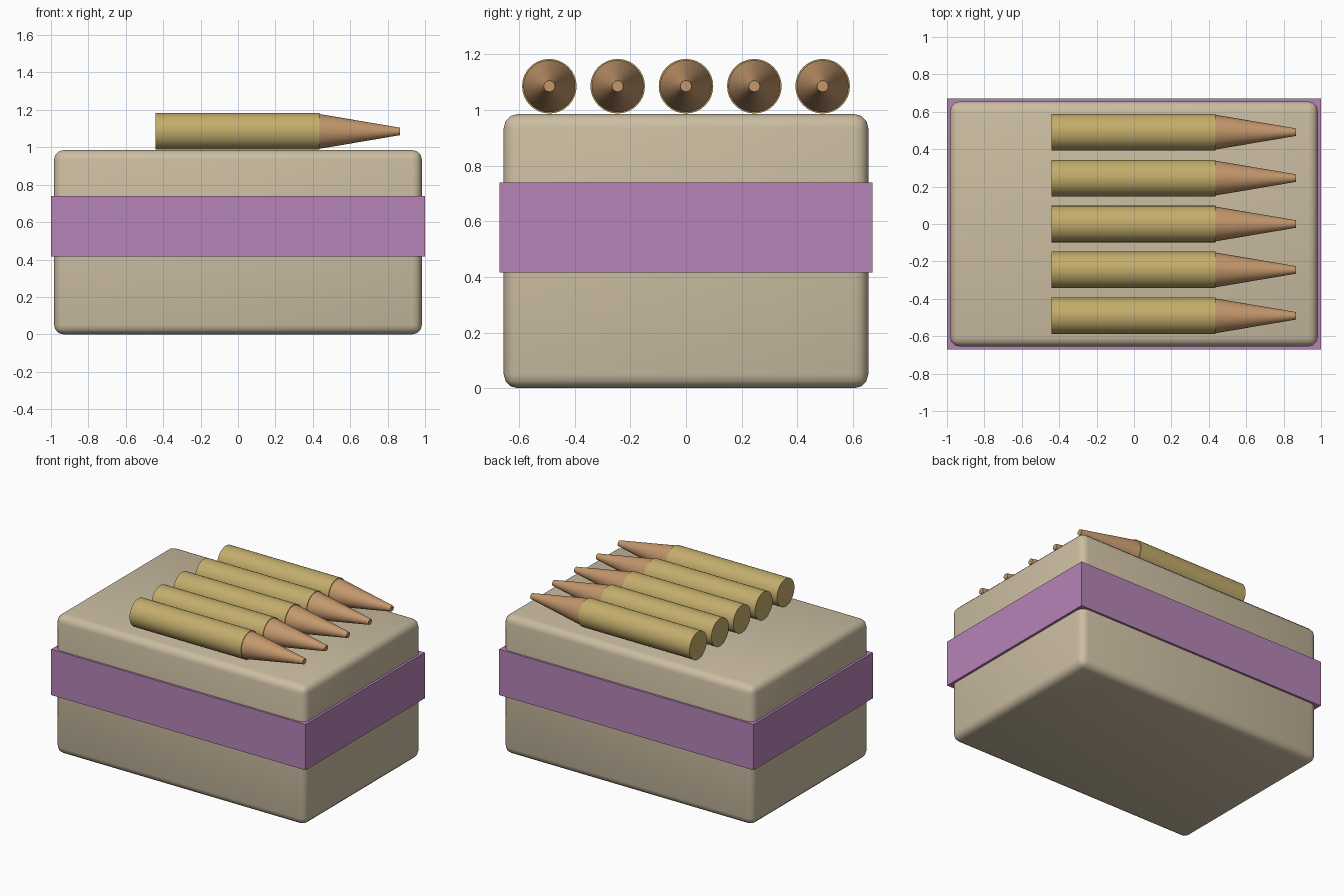
import bpy
import math

cube = bpy.data.objects.get("Cube")
if cube:
    bpy.data.objects.remove(cube, do_unlink=True)


def material(name, rgb):
    mat = bpy.data.materials.new(name)
    mat.use_nodes = True
    colour = (*rgb, 1.0)
    mat.diffuse_color = colour
    mat.node_tree.nodes["Principled BSDF"].inputs["Base Color"].default_value = colour
    return mat


cardboard = material("tan cardboard", (0.60, 0.51, 0.36))
purple = material("purple band", (0.47, 0.23, 0.47))
brass = material("brass", (0.55, 0.42, 0.15))
copper = material("copper", (0.55, 0.31, 0.15))


def finish(name, mat):
    obj = bpy.context.object
    obj.name = name
    obj.data.materials.append(mat)
    bpy.ops.object.transform_apply(location=False, rotation=True, scale=True)
    return obj


def block(name, size, z, mat):
    bpy.ops.mesh.primitive_cube_add(size=1, location=(0, 0, z))
    bpy.context.object.scale = size
    return finish(name, mat)


def tapered_rod(name, x0, x1, r0, r1, y, z, mat):
    """Round rod lying along x, from radius r0 to radius r1."""
    bpy.ops.mesh.primitive_cone_add(
        vertices=32, radius1=r0, radius2=r1, depth=x1 - x0,
        location=((x0 + x1) / 2, y, z), rotation=(0, math.pi / 2, 0))
    obj = finish(name, mat)
    bpy.ops.object.shade_smooth_by_angle(angle=math.radians(40))
    return obj


# Rounded carton
carton = block("carton", (1.966, 1.31, 0.985), 0.4925, cardboard)
bevel = carton.modifiers.new("rounded edges", "BEVEL")
bevel.width = 0.05
bevel.segments = 3
bpy.ops.object.shade_smooth()

# Sharp-edged band around the carton
block("carton_band", (2.0, 1.34, 0.325), 0.5775, purple)

# Row of cartridges lying on the lid
for i in range(5):
    y = (i - 2) * 0.2455
    tapered_rod(f"cartridge_case_{i + 1}", -0.44, 0.435, 0.098, 0.098, y, 1.085, brass)
    tapered_rod(f"cartridge_tip_{i + 1}", 0.435, 0.867, 0.093, 0.02, y, 1.085, copper)
